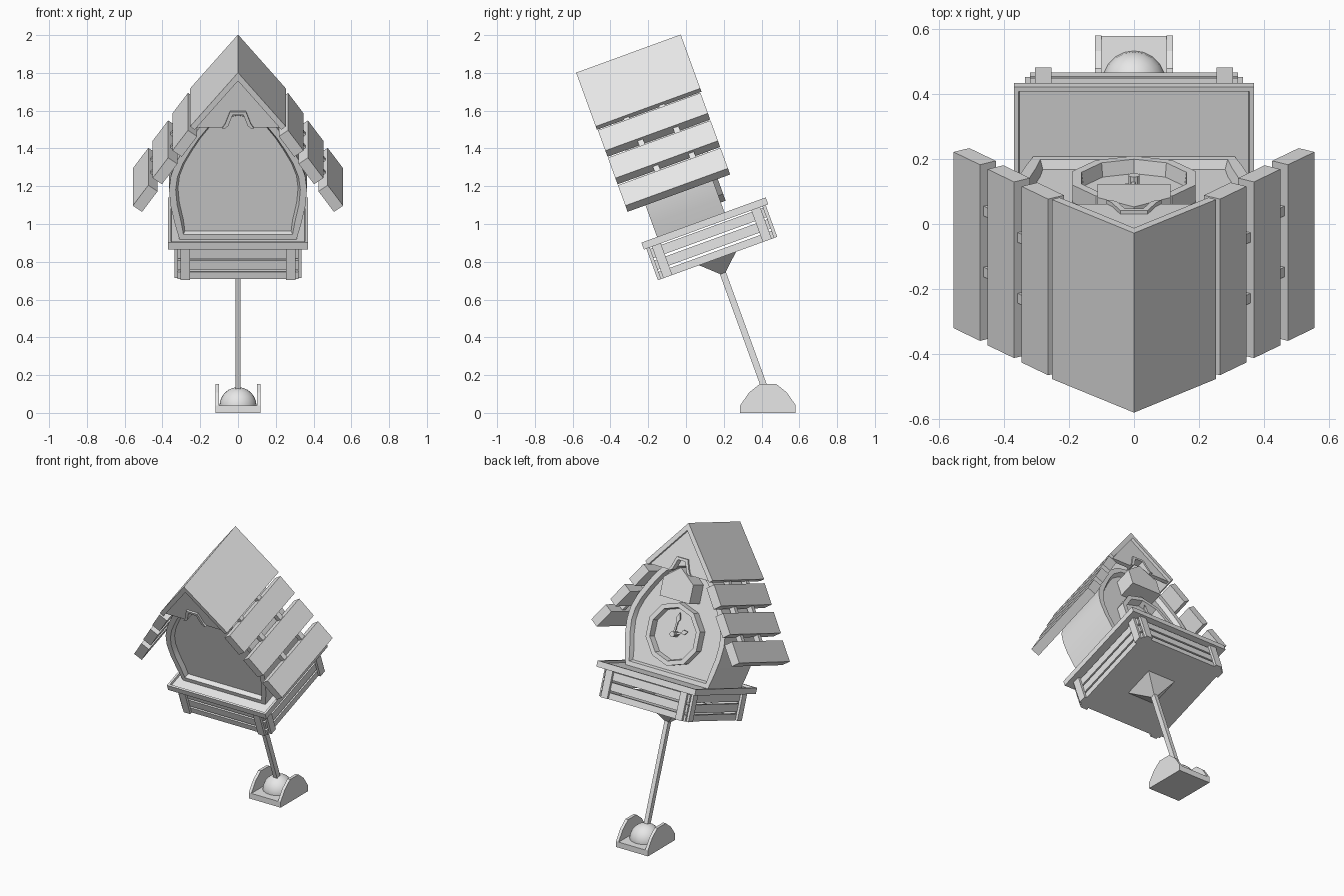
import bpy, bmesh, math
from mathutils import Matrix, Vector

if "Cube" in bpy.data.objects:
    bpy.data.objects.remove(bpy.data.objects["Cube"])

# One plain colour for everything
grey = bpy.data.materials.new("plain_grey")
grey.diffuse_color = (0.8, 0.8, 0.8, 1)
grey.use_nodes = True
grey.node_tree.nodes["Principled BSDF"].inputs["Base Color"].default_value = grey.diffuse_color

# The clock house and its pole lean by 20 degrees about the ball joint
LEAN = Matrix.Translation((0, 0.45, 0.04)) @ Matrix.Rotation(math.radians(20), 4, 'X')
UPRIGHT = Matrix.Identity(4)


def finish(name, bm, frame=LEAN, smooth=False):
    bmesh.ops.recalc_face_normals(bm, faces=bm.faces)
    bm.transform(frame)
    me = bpy.data.meshes.new(name)
    bm.to_mesh(me)
    bm.free()
    me.materials.append(grey)
    ob = bpy.data.objects.new(name, me)
    bpy.context.collection.objects.link(ob)
    if smooth:
        bpy.ops.object.select_all(action='DESELECT')
        ob.select_set(True)
        bpy.context.view_layer.objects.active = ob
        bpy.ops.object.shade_smooth_by_angle(angle=math.radians(30))
    return ob


def add_box(bm, x0, x1, y0, y1, z0, z1):
    m = Matrix.Translation(((x0 + x1) / 2, (y0 + y1) / 2, (z0 + z1) / 2)) @ \
        Matrix.Diagonal((x1 - x0, y1 - y0, z1 - z0, 1))
    bmesh.ops.create_cube(bm, size=1, matrix=m)


def add_prism(bm, pts, y0, y1):
    """Extrude an (x, z) outline from y0 to y1; returns the two end faces."""
    a = [bm.verts.new((x, y0, z)) for x, z in pts]
    b = [bm.verts.new((x, y1, z)) for x, z in pts]
    n = len(pts)
    for i in range(n):
        j = (i + 1) % n
        bm.faces.new((a[i], a[j], b[j], b[i]))
    return [bm.faces.new(a[::-1]), bm.faces.new(b)]


def mirrored(half):
    """Close a right-hand outline with its mirror image."""
    return half + [(-x, z) for x, z in reversed(half) if x > 1e-6]


# --- Foot: plate, two shaped cheeks and ball joint
bm = bmesh.new()
add_box(bm, -0.12, 0.12, 0.287, 0.58, 0, 0.038)
finish("foot_plate", bm, UPRIGHT)

cheek = [(0.147, 0), (0.147, 0.04), (0.1, 0.108), (0.045, 0.152)]
turn = Matrix.Translation((0, 0.434, 0)) @ Matrix.Rotation(math.pi / 2, 4, 'Z')
for side, x in (("left", 0.1), ("right", -0.12)):
    bm = bmesh.new()
    add_prism(bm, mirrored(cheek), x, x + 0.02)
    finish(side + "_foot_cheek", bm, turn)

bm = bmesh.new()
bmesh.ops.create_uvsphere(bm, u_segments=20, v_segments=12, radius=0.098)
bmesh.ops.bisect_plane(bm, geom=bm.verts[:] + bm.edges[:] + bm.faces[:],
                       plane_co=(0, 0, -0.02), plane_no=(0, 0, 1), clear_inner=True)
finish("ball_joint", bm, Matrix.Translation((0, 0.436, 0.038)), True)

# --- Pole and the pyramid holding it to the tray
bm = bmesh.new()
add_box(bm, -0.014, 0.014, -0.017, 0.017, 0.0, 0.77)
finish("pole", bm)
bm = bmesh.new()
bmesh.ops.create_cone(bm, cap_ends=True, segments=4, radius1=0.018, radius2=0.148, depth=0.085,
                      matrix=Matrix.Translation((0, 0, 0.785)) @ Matrix.Rotation(math.pi / 4, 4, 'Z'))
finish("pole_bracket", bm)

# --- Tray: floor, open slatted walls, corner battens, deck and rim
bm = bmesh.new()
add_box(bm, -0.32, 0.32, -0.32, 0.32, 0.827, 0.84)
finish("tray_bottom", bm)

bm = bmesh.new()
for z0, z1 in ((0.827, 0.867), (0.88, 0.932), (0.945, 0.997)):
    for s in (-1, 1):
        lo, hi = sorted((s * 0.30, s * 0.32))
        add_box(bm, -0.32, 0.32, lo, hi, z0, z1)
        add_box(bm, lo, hi, -0.30, 0.30, z0, z1)
finish("tray_slats", bm)

bm = bmesh.new()
for s in (-1, 1):
    lo, hi = sorted((s * 0.318, s * 0.336))
    for c in (-0.28, 0.28):
        add_box(bm, c - 0.025, c + 0.025, lo, hi, 0.827, 1.008)
        add_box(bm, lo, hi, c - 0.025, c + 0.025, 0.827, 1.008)
finish("tray_battens", bm)

bm = bmesh.new()
add_box(bm, -0.37, 0.37, -0.35, 0.35, 1.005, 1.044)
bm.faces.ensure_lookup_table()
top = max(bm.faces, key=lambda f: f.calc_center_median().z)
bmesh.ops.inset_individual(bm, faces=[top], thickness=0.02, depth=0)
bmesh.ops.inset_individual(bm, faces=[top], thickness=0.004, depth=-0.014)
finish("tray_deck", bm)

# --- House body: rounded arch with a recessed panel at each end
FRONT, BACK = -0.262, 0.118
arch = [(0.31, 1.03), (0.335, 1.12), (0.357, 1.22), (0.365, 1.31), (0.355, 1.39), (0.325, 1.47),
        (0.28, 1.55), (0.235, 1.62), (0.18, 1.69), (0.10, 1.745), (0, 1.765)]
bm = bmesh.new()
ends = add_prism(bm, mirrored(arch), FRONT, BACK)
bmesh.ops.recalc_face_normals(bm, faces=bm.faces)
bmesh.ops.inset_individual(bm, faces=ends, thickness=0.035, depth=0)
bmesh.ops.inset_individual(bm, faces=ends, thickness=0.012, depth=-0.03)
finish("house_body", bm, LEAN, True)

# --- Roof cap: two slopes joined at the ridge
R0, R1 = -0.367, 0.222
bm = bmesh.new()
add_prism(bm, [(0, 2.008), (0.253, 1.705), (0.230, 1.686), (0, 1.961),
               (-0.230, 1.686), (-0.253, 1.705)], R0, R1)
finish("roof_cap", bm)

# --- Roof planks stepping down each side, with spacers in the gaps
down = Vector((0.58, -0.816)).normalized()
out = Vector((0.816, 0.58)).normalized()


def plank(start, length, thick, s):
    a = Vector(start)
    b = a + down * length
    return [(s * p.x, p.y) for p in (a, b, b - out * thick, a - out * thick)]


starts = ((0.265, 1.682), (0.37, 1.527), (0.475, 1.372))
for s, side in ((1, "right"), (-1, "left")):
    for i, st in enumerate(starts):
        bm = bmesh.new()
        add_prism(bm, plank(st, 0.141, 0.06, s), -0.363, 0.215)
        finish(f"{side}_roof_plank_{i + 1}", bm)
    bm = bmesh.new()
    for i, st in enumerate(starts):
        p = Vector(st) - down * 0.055 - out * 0.014
        for v in (-0.20 + 0.03 * i, 0.0 + 0.03 * i):
            add_prism(bm, plank(p, 0.08, 0.035, s), v - 0.016, v + 0.016)
    finish(side + "_roof_spacers", bm)

# --- Gable boards with a notched lower edge and its trim
gable = [(0, 1.965), (0.228, 1.692), (0.075, 1.692), (0.058, 1.71), (0.035, 1.77), (0, 1.77)]
outer = [(0.085, 1.69), (0.068, 1.715), (0.042, 1.785)]
inner = [(0.028, 1.768), (0.052, 1.705), (0.07, 1.69)]
for name, y0, y1 in (("front", -0.348, -0.325), ("back", 0.18, 0.203)):
    bm = bmesh.new()
    pts = gable + [(-x, z) for x, z in reversed(gable[1:-1])]
    add_prism(bm, pts, y0, y1)
    finish(name + "_gable", bm)
    bm = bmesh.new()
    trim = outer + [(-x, z) for x, z in reversed(outer)] + \
        [(-x, z) for x, z in reversed(inner)] + inner
    add_prism(bm, trim, y0 - 0.012, y1 + 0.012)
    finish(name + "_gable_trim", bm)

# --- Clock dial: ten-sided raised ring, face, hub and hands
DIAL_Z = 1.30


def ring_pts(r):
    return [(r * math.cos(math.tau * (k + 0.5) / 10), DIAL_Z + r * math.sin(math.tau * (k + 0.5) / 10))
            for k in range(10)]


bm = bmesh.new()
ends = add_prism(bm, ring_pts(0.2), 0.07, 0.145)
bmesh.ops.recalc_face_normals(bm, faces=bm.faces)
bmesh.ops.inset_individual(bm, faces=ends[1:], thickness=0.03, depth=0)
bmesh.ops.inset_individual(bm, faces=ends[1:], thickness=0.006, depth=-0.045)
finish("clock_dial", bm)

bm = bmesh.new()
bmesh.ops.create_cone(bm, cap_ends=True, segments=10, radius1=0.018, radius2=0.018, depth=0.06,
                      matrix=Matrix.Translation((0, 0.125, DIAL_Z)) @ Matrix.Rotation(math.pi / 2, 4, 'X'))
finish("clock_hub", bm)

for name, ang, ln, y in (("minute_hand", 6, 0.145, 0.13), ("hour_hand", 68, 0.10, 0.12)):
    bm = bmesh.new()
    add_prism(bm, [(-0.006, 0), (0.006, 0), (0.006, ln * 0.55), (0.016, ln * 0.7), (0, ln),
                   (-0.016, ln * 0.7), (-0.006, ln * 0.55)], y, y + 0.008)
    finish(name, bm, LEAN @ Matrix.Translation((0, 0, DIAL_Z)) @
           Matrix.Rotation(math.radians(-ang), 4, 'Y'))

# --- Little bird door box above the dial
bm = bmesh.new()
add_prism(bm, mirrored([(0.112, 1.52), (0.112, 1.64), (0, 1.725)]), 0.07, 0.205)
finish("bird_door", bm)
